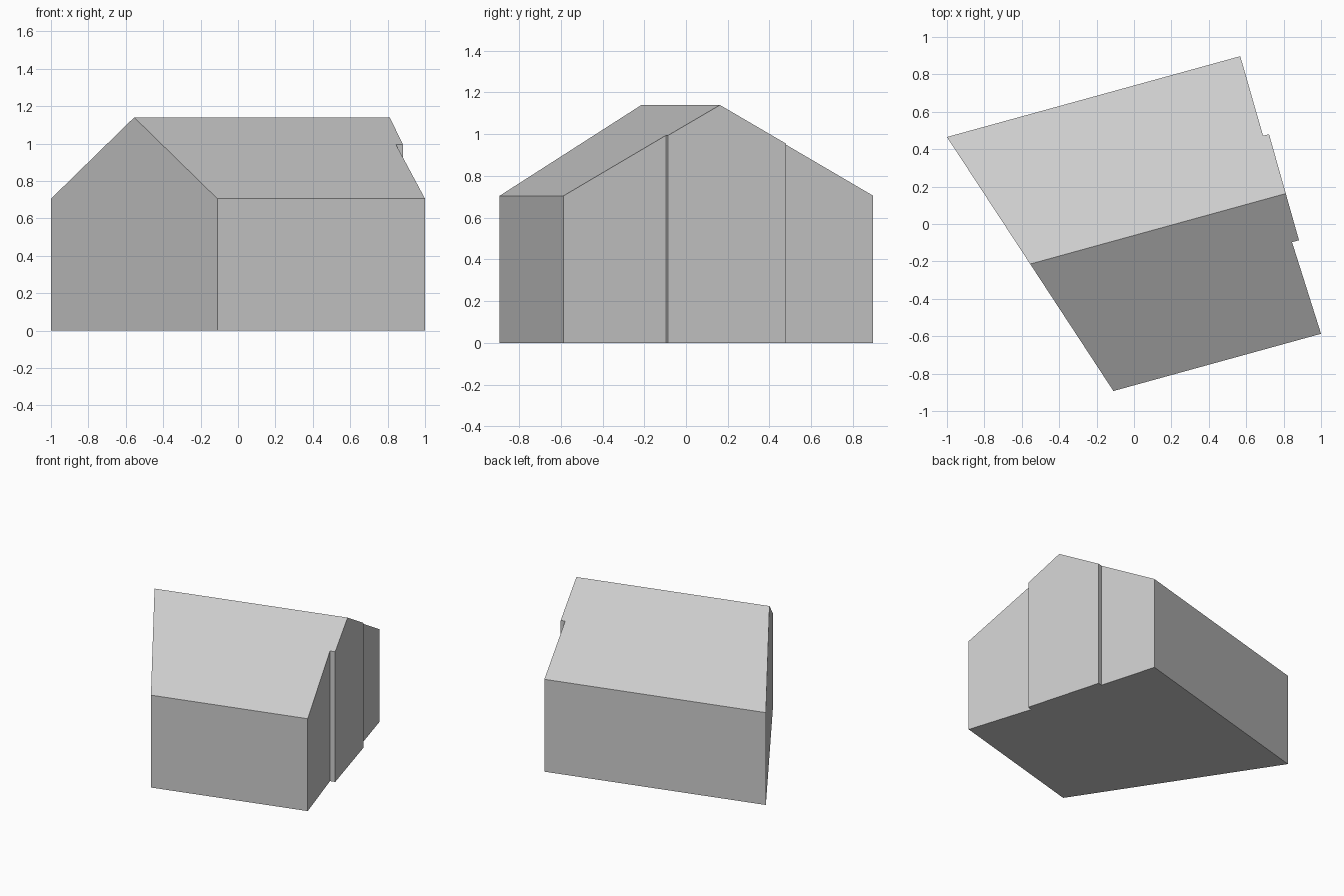
import bpy
import bmesh
from mathutils import Vector

cube = bpy.data.objects.get("Cube")
if cube:
    bpy.data.objects.remove(cube, do_unlink=True)

EAVE, RIDGE = 0.705, 1.14

# Plain grey material
grey = bpy.data.materials.new("light_grey")
grey.use_nodes = True
colour = (0.6, 0.6, 0.6, 1)
grey.diffuse_color = colour
grey.node_tree.nodes["Principled BSDF"].inputs["Base Color"].default_value = colour

# Footprint corners: slanted gable end, long eaves, stepped gable end
west_back, west_front = Vector((-1, 0.465)), Vector((-0.11, -0.893))
east_front, east_back = Vector((1, -0.587)), Vector((0.568, 0.897))
step_front = [Vector((0.845, -0.097)), Vector((0.882, -0.087))]
step_back = [Vector((0.722, 0.48)), Vector((0.69, 0.472))]

# Ridge runs parallel to the eaves, halfway between them
along = (east_front - west_front).normalized()
across = Vector((-along.y, along.x))
front_d, back_d = west_front.dot(across), west_back.dot(across)
ridge_d = (front_d + back_d) / 2


def ridge_point(a, b):
    t = (ridge_d - a.dot(across)) / (b.dot(across) - a.dot(across))
    return a.lerp(b, t)


def roof_height(p):
    drop = abs(p.dot(across) - ridge_d) / (back_d - ridge_d)
    return RIDGE - (RIDGE - EAVE) * min(drop, 1)


west_ridge = ridge_point(west_front, west_back)
east_ridge = ridge_point(step_front[1], step_back[0])
front_half = [west_ridge, west_front, east_front, *step_front, east_ridge]
back_half = [east_ridge, *step_back, east_back, west_back, west_ridge]
outline = front_half + back_half[1:-1]


def build(name, make_faces):
    bm = bmesh.new()
    for points in make_faces():
        bm.faces.new([bm.verts.new(p) for p in points])
    bmesh.ops.remove_doubles(bm, verts=bm.verts, dist=0.0001)
    # Join coplanar wall panels under the ridge
    bmesh.ops.dissolve_limit(bm, angle_limit=0.005, verts=bm.verts, edges=bm.edges)
    mesh = bpy.data.meshes.new(name)
    bm.to_mesh(mesh)
    bm.free()
    mesh.materials.append(grey)
    obj = bpy.data.objects.new(name, mesh)
    bpy.context.collection.objects.link(obj)


def top(p):
    return (p.x, p.y, roof_height(p))


def ground(p):
    return (p.x, p.y, 0)


# Walls and floor
def wall_faces():
    for a, b in zip(outline, outline[1:] + outline[:1]):
        yield [ground(a), ground(b), top(b), top(a)]
    yield [ground(p) for p in reversed(outline)]


# Two roof slopes
def roof_faces():
    for half in (front_half, back_half):
        yield [top(p) for p in half]


build("walls", wall_faces)
build("roof", roof_faces)
